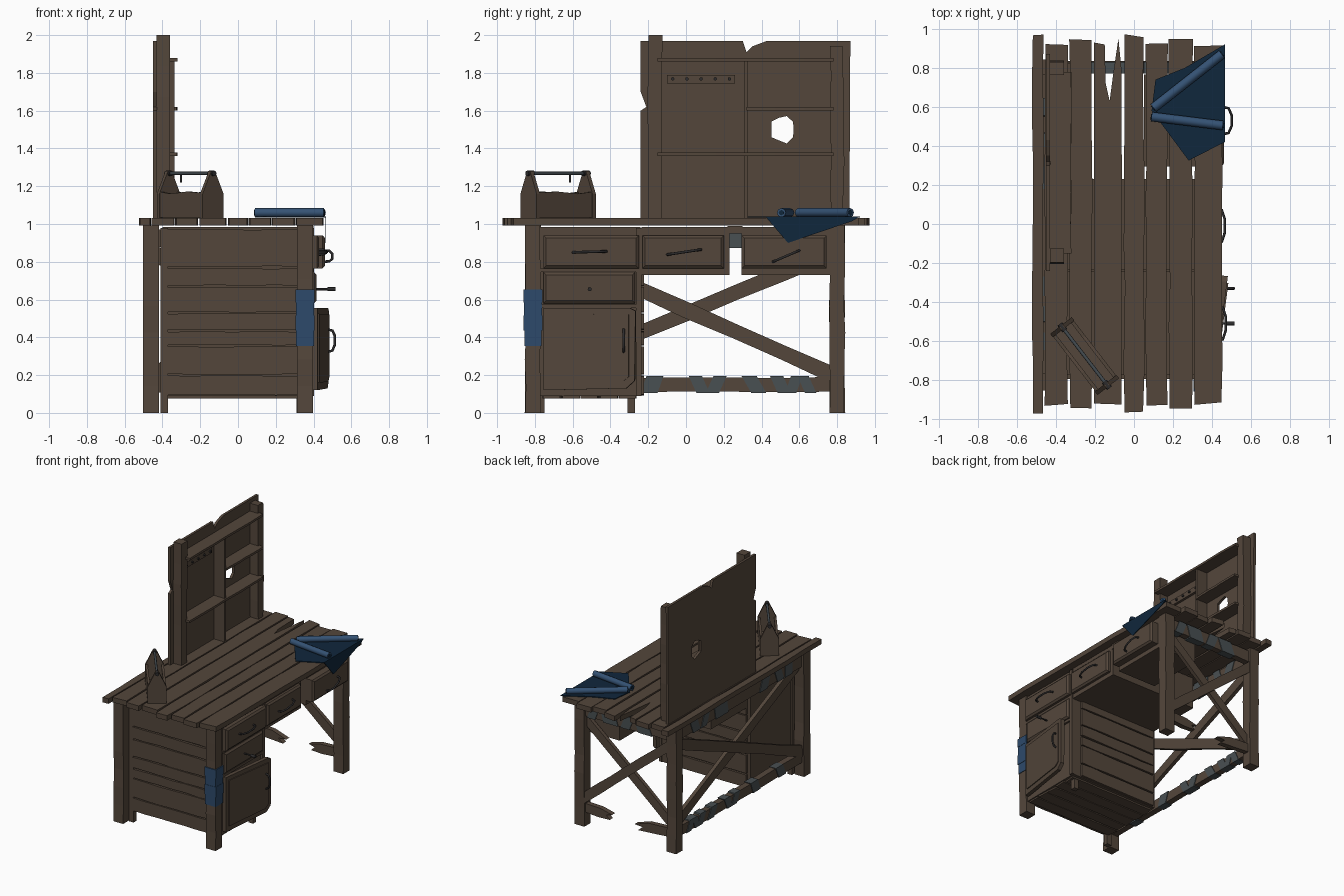
import bpy, bmesh, math, random
from mathutils import Vector

if "Cube" in bpy.data.objects:
    bpy.data.objects.remove(bpy.data.objects["Cube"])
random.seed(4)

def material(name, col):
    m = bpy.data.materials.new(name)
    m.diffuse_color = (*col, 1)
    m.use_nodes = True
    m.node_tree.nodes["Principled BSDF"].inputs["Base Color"].default_value = m.diffuse_color
    return m

WOOD = material("brown wood", (.088, .062, .044))
METAL = material("dark metal", (.026, .025, .026))
STEEL = material("grey steel", (.06, .075, .085))
TAPE = material("grey tape", (.066, .08, .085))
BLUE = material("blue tape", (.026, .068, .145))
SHEET = material("dark blue paper", (.005, .02, .045))
ROLL = material("blue paper roll", (.035, .085, .175))

def finish(name, bm, mat):
    bmesh.ops.recalc_face_normals(bm, faces=bm.faces)
    me = bpy.data.meshes.new(name)
    bm.to_mesh(me)
    bm.free()
    me.materials.append(mat)
    ob = bpy.data.objects.new(name, me)
    bpy.context.collection.objects.link(ob)
    return ob

def slab(name, axis, pts, lo, hi, mat=WOOD, hole=None):
    """Outline (with optional hole) extruded along an axis."""
    put = {'x': lambda a, b, h: (h, a, b), 'y': lambda a, b, h: (a, h, b), 'z': lambda a, b, h: (a, b, h)}[axis]
    bm = bmesh.new()
    loops = [pts] + ([hole] if hole else [])
    caps = [[], []]
    for loop in loops:
        rows = [[bm.verts.new(put(a, b, h)) for a, b in loop] for h in (lo, hi)]
        n = len(loop)
        for k in (0, 1):
            caps[k] += [bm.edges.new((rows[k][i], rows[k][(i + 1) % n])) for i in range(n)]
        for i in range(n):
            j = (i + 1) % n
            bm.faces.new((rows[0][i], rows[0][j], rows[1][j], rows[1][i]))
    for edges in caps:
        bmesh.ops.triangle_fill(bm, edges=edges, use_beauty=True, normal=put(0, 0, 1))
    return finish(name, bm, mat)

def box(name, x, y, z, mat=WOOD):
    return slab(name, 'z', [(x[0], y[0]), (x[1], y[0]), (x[1], y[1]), (x[0], y[1])], z[0], z[1], mat)

def board(name, p0, p1, w, t, side, mat=WOOD, n=6, j=.004, ragged=.008):
    """Rough plank from p0 to p1 with uneven edges and ends; w lies along side."""
    p0, p1, side = Vector(p0), Vector(p1), Vector(side)
    d = (p1 - p0).normalized()
    side = (side - d * side.dot(d)).normalized()
    nrm = d.cross(side)
    bm = bmesh.new()
    rings = []
    for i in range(n + 1):
        c = p0.lerp(p1, i / n)
        ring = []
        for s in (-1, 1):
            off = side * s * (w / 2 + random.uniform(-j, j))
            if i in (0, n):
                off += d * random.uniform(-ragged, ragged)
            ring += [bm.verts.new(c + off + nrm * (t / 2) * k) for k in (s, -s)]
        rings.append(ring)
    for a, b in zip(rings, rings[1:]):
        for i in range(4):
            bm.faces.new((a[i], a[(i + 1) % 4], b[(i + 1) % 4], b[i]))
    bm.faces.new(rings[0])
    bm.faces.new(rings[-1])
    return finish(name, bm, mat)

def tube(name, pts, r, mat=METAL):
    cu = bpy.data.curves.new(name, 'CURVE')
    cu.dimensions, cu.bevel_depth, cu.bevel_resolution, cu.use_fill_caps = '3D', r, 2, True
    sp = cu.splines.new('POLY')
    sp.points.add(len(pts) - 1)
    for p, q in zip(sp.points, pts):
        p.co = (*q, 1)
    tmp = bpy.data.objects.new(name + " path", cu)
    me = bpy.data.meshes.new_from_object(tmp)
    bpy.data.objects.remove(tmp)
    me.materials.clear()
    me.materials.append(mat)
    ob = bpy.data.objects.new(name, me)
    bpy.context.collection.objects.link(ob)
    return ob

def front(name, y, z, x0, x1, b=.014):
    """Drawer or door front with a chamfered face towards +x."""
    bm = bmesh.new()
    rings = [[bm.verts.new((x, yy, zz)) for yy, zz in ((y[0] + k, z[0] + k), (y[1] - k, z[0] + k),
             (y[1] - k, z[1] - k), (y[0] + k, z[1] - k))] for x, k in ((x0, 0), (x1 - .012, 0), (x1, b))]
    for a, c in zip(rings, rings[1:]):
        for i in range(4):
            bm.faces.new((a[i], a[(i + 1) % 4], c[(i + 1) % 4], c[i]))
    bm.faces.new(rings[0])
    bm.faces.new(rings[-1])
    return finish(name, bm, WOOD)

def wrap(axis, c, w, slant, z, lo, hi, mat=TAPE):
    slab("tape_wrap", axis, [(c - w / 2 - slant, z[0]), (c + w / 2 - slant, z[0]),
                             (c + w / 2 + slant, z[1]), (c - w / 2 + slant, z[1])], lo, hi, mat)

# Tabletop planks: x range and half length
for x0, x1, l in ((-.52, -.465, .965), (-.455, -.34, .925), (-.33, -.215, .945), (-.05, .05, .965),
                  (.06, .17, .925), (.18, .30, .945), (.31, .45, .92)):
    board("top_plank", ((x0 + x1) / 2, -l, 1.011), ((x0 + x1) / 2, l, 1.011), x1 - x0, .04, (1, 0, 0), n=9)
slab("split_top_plank", 'z', [(-.205, -.92), (-.065, -.925), (-.062, .2), (-.065, .8), (-.08, .95), (-.105, .78),
     (-.125, .63), (-.145, .72), (-.15, .92), (-.205, .93)], .991, 1.031)

# Legs and cabinet feet
for x in (-.46, .355):
    for y in (-.81, .80):
        board("leg", (x, y, 0), (x, y, .992), .08, .085, (0, 1, 0), n=7, j=.004, ragged=0)
box("cabinet_foot", (.31, .35), (-.31, -.27), (0, .09))
box("cabinet_foot", (-.41, -.37), (-.79, -.75), (0, .98))

# Cabinet carcass with plank cladding
box("cabinet_body", (-.40, .385), (-.775, -.24), (.09, .985))
zs = (.09, .20, .355, .435, .53, .67, .77, .975)
for z0, z1 in zip(zs, zs[1:]):
    for y in (-.785, -.232):
        board("cabinet_side_plank", (-.375, y, (z0 + z1) / 2), (.315, y, (z0 + z1) / 2),
              z1 - z0 - .01, .02, (0, 0, 1), j=.003, ragged=0)
for i in range(5):
    y = -.71 + i * .1
    board("cabinet_bottom_plank", (-.39, y, .085), (.37, y, .085), .092, .015, (0, 1, 0))

# Drawer compartments and apron
box("middle_drawer_box", (-.38, .395), (-.235, .23), (.73, .985))
box("right_drawer_box", (.05, .395), (.295, .765), (.73, .985))
box("apron_rail", (.36, .40), (.22, .30), (.95, .99))
box("cabinet_front_rail", (.38, .40), (-.77, -.24), (.745, .765))
box("cabinet_front_rail", (.38, .40), (-.77, -.24), (.555, .575))
box("cabinet_front_stile", (.38, .402), (-.265, -.235), (.09, .98))

# Drawer fronts and door standing ajar
front("left_drawer_front", (-.755, -.25), (.765, .94), .39, .43)
front("middle_drawer_front", (-.23, .20), (.765, .94), .39, .425)
front("right_drawer_front", (.295, .745), (.765, .94), .39, .46)
front("small_drawer_front", (-.755, -.27), (.58, .745), .39, .415)
door = slab("cabinet_door", 'x', [(0, .12), (.44, .13), (.485, .17), (.49, .54), (.46, .555), (0, .555)], 0, .03)
door.location, door.rotation_euler = (.39, -.75, 0), (0, 0, -.125)
rim = slab("door_raised_panel", 'x', [(.03, .16), (.42, .165), (.455, .19), (.455, .52), (.03, .525)], .03, .037)
rim.location, rim.rotation_euler = door.location, door.rotation_euler

# Handles
for y0, z0, y1, z1, x in ((-.60, .85, -.42, .855, .43), (-.10, .838, .08, .865, .425), (.46, .80, .60, .86, .46)):
    at = lambda f, dx: (x + dx, y0 + (y1 - y0) * f, z0 + (z1 - z0) * f)
    tube("drawer_handle", [at(0, -.005), at(.05, .025), at(.3, .04), at(.7, .04), at(.95, .025), at(1, -.005)], .007)
tube("drawer_knob_stem", [(.40, -.51, .655), (.50, -.51, .655)], .006)
tube("drawer_knob", [(.475, -.51, .655), (.515, -.51, .655)], .011)
tube("door_handle", [(.465, -.33, .32), (.50, -.33, .33), (.512, -.33, .36), (.512, -.33, .41),
                     (.50, -.33, .435), (.465, -.33, .445)], .007)

# Rails between the legs, crossed braces, broken end stretcher
board("back_upper_rail", (-.46, -.77, .925), (-.46, .77, .925), .09, .05, (0, 0, 1), ragged=0)
board("back_lower_rail", (-.46, -.77, .15), (-.46, .77, .15), .075, .05, (0, 0, 1), ragged=0)
board("end_upper_rail", (-.43, .80, .925), (.32, .80, .925), .09, .05, (0, 0, 1), ragged=0)
board("back_brace", (-.445, -.78, .89), (-.445, .78, .20), .08, .03, (0, 0, 1))
board("back_brace", (-.475, -.78, .20), (-.475, .78, .85), .08, .03, (0, 0, 1))
board("end_brace", (.33, .79, .85), (-.44, .79, .20), .07, .03, (0, 0, 1))
board("end_brace", (-.44, .82, .85), (.33, .82, .22), .07, .03, (0, 0, 1))
slab("broken_stretcher", 'y', [(.32, .11), (.32, .18), (.18, .175), (.08, .15), (.13, .135), (.10, .105), (.2, .10)], .78, .82)
slab("broken_stretcher", 'y', [(-.43, .11), (-.43, .18), (-.24, .17), (-.12, .13), (-.19, .125), (-.15, .09), (-.3, .10)], .78, .82)

# Tape wrapped round rails and the front leg
for c, w, s in ((-.18, .09, .015), (.07, .07, -.02), (.16, .07, .02), (.36, .08, -.025), (.50, .07, -.02),
                (.57, .06, .015), (.64, .06, -.02), (-.5, .09, .02)):
    wrap('x', c, w, s, (.106, .194), -.49, -.43)
for c, w, s in ((.58, .09, .02), (.45, .07, -.02), (.25, .16, .01), (-.3, .10, -.02), (-.48, .08, .02), (-.6, .09, 0)):
    wrap('x', c, w, s, (.874, .976), -.49, -.43)
for c, w, s in ((-.2, .12, .02), (-.06, .08, -.02), (.1, .13, .015), (.24, .07, -.02)):
    wrap('y', c, w, s, (.874, .976), .77, .83)
for z0, z1, g in ((.355, .44, .002), (.435, .515, .005), (.51, .59, .003), (.585, .652, .005)):
    box("leg_blue_tape", (.31 - g, .40 + g), (-.854 - g, -.766 + g), (z0, z1), BLUE)

# Upright back board with a smashed hole, posts and shelves
hole = [(.51 + r * math.cos(a * math.tau / 10), 1.50 + r * math.sin(a * math.tau / 10))
        for a, r in enumerate((.06, .07, .075, .065, .072, .058, .07, .06, .078, .07))]
slab("back_board", 'x', [(-.24, 1.02), (.865, 1.02), (.87, 1.97), (.43, 1.97), (.35, 1.94), (.32, 1.91), (.30, 1.97),
     (-.24, 1.97), (-.24, 1.70), (-.21, 1.62), (-.24, 1.60)], -.45, -.43, WOOD, hole)
board("back_post", (-.395, -.165, 1.02), (-.395, -.165, 2.0), .072, .072, (0, 1, 0), ragged=0)
board("back_post", (-.395, .80, 1.02), (-.395, .80, 1.955), .07, .072, (0, 1, 0), ragged=.015)
box("shelf_divider", (-.435, -.335), (.31, .328), (1.03, 1.87))
for z, y0 in ((1.87, -.15), (1.61, .32), (1.37, -.15)):
    board("shelf", (-.378, y0, z), (-.378, .78, z), .11, .018, (1, 0, 0), ragged=0)
box("peg_rail", (-.432, -.41), (-.10, .26), (1.745, 1.79))
for i in range(5):
    y = -.07 + i * .075
    tube("peg", [(-.415, y, 1.768), (-.40, y, 1.768)], .009)

# Open toolbox, built at its own centre and then turned
end = [(-.07, 0), (.07, 0), (.07, .13), (.02, .235), (.012, .25), (-.012, .25), (-.02, .235), (-.07, .13)]
kit = [slab("toolbox_end", 'x', end, s * .187 - .011, s * .187 + .011) for s in (-1, 1)]
kit += [slab("toolbox_side", 'y', [(-.18, .005), (.18, .005), (.18, .135), (.06, .142), (-.08, .13), (-.18, .14)],
             s * .058 - .009, s * .058 + .009) for s in (-1, 1)]
kit.append(box("toolbox_floor", (-.18, .18), (-.05, .05), (.0, .02)))
kit.append(tube("toolbox_handle", [(-.20, 0, .238), (.20, 0, .238)], .009, STEEL))
kit += [tube("toolbox_handle_cap", [(s * .165, 0, .238), (s * .208, 0, .238)], .015) for s in (-1, 1)]
kit.append(tube("toolbox_handle_strap", [(-.08, 0, .24), (-.08, 0, .19)], .006))
for ob in kit:
    ob.location, ob.rotation_euler = (-.253, -.677, 1.03), (0, 0, math.atan2(-.31, .24))

# Paper sheet hanging over the edge, with two curled rolls
slab("paper_sheet", 'z', [(.09, .58), (.11, .74), (.26, .80), (.465, .92), (.465, .42), (.28, .325), (.18, .46)],
     1.034, 1.04, SHEET)
slab("paper_hanging_corner", 'x', [(.42, 1.04), (.92, 1.04), (.88, 1.015), (.54, .90)], .462, .467, SHEET)
for a, b in (((.10, .595), (.45, .87)), ((.09, .55), (.455, .505))):
    ob = tube("paper_roll", [(*a, 1.06), (*b, 1.06)], .024, ROLL)
    d = (Vector(b) - Vector(a)).normalized() * .004
    tube("paper_roll_core", [(a[0] - d.x, a[1] - d.y, 1.06), (b[0] + d.x, b[1] + d.y, 1.06)], .014, SHEET)
